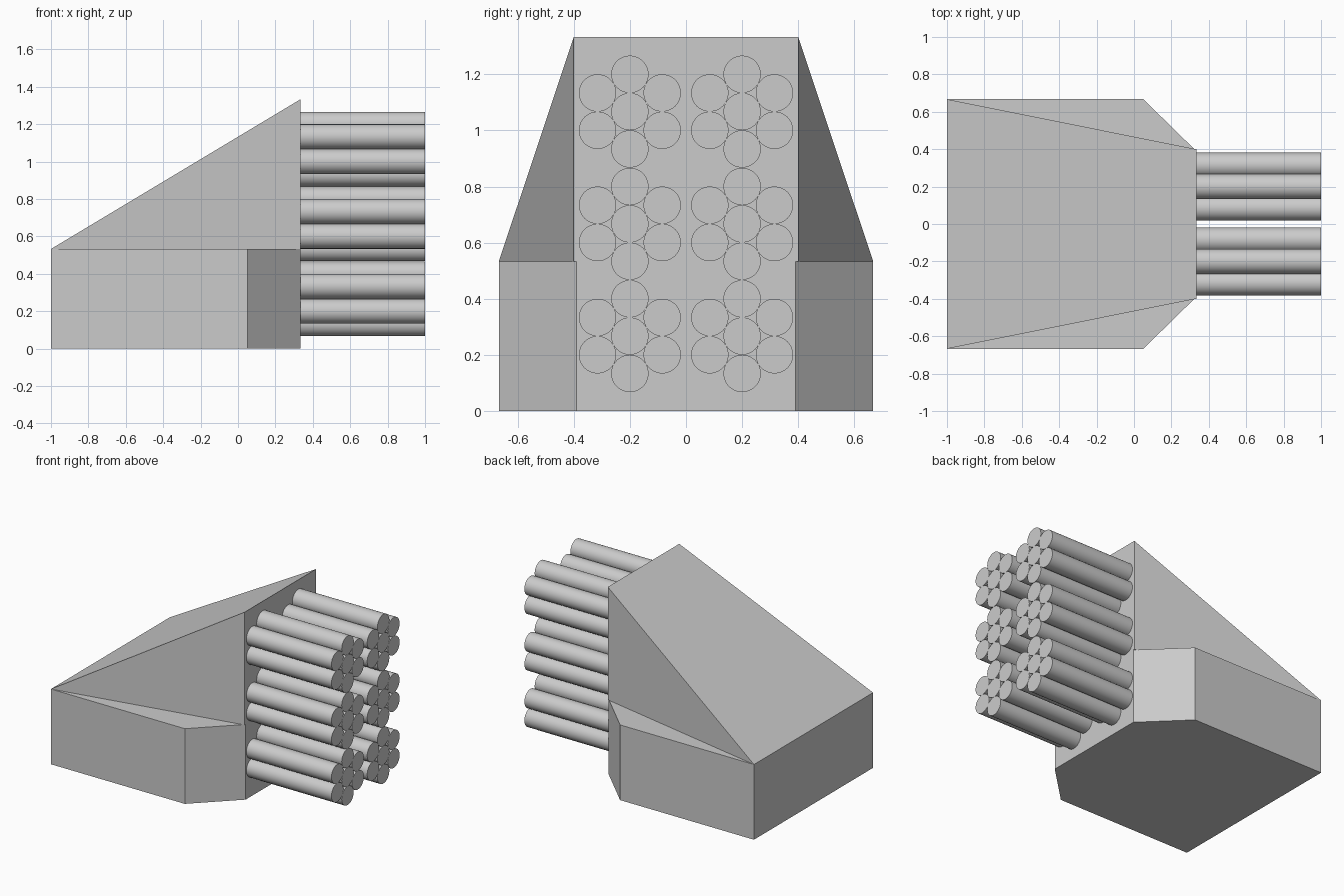
import bpy, bmesh
from math import radians, sin, cos, pi
from mathutils import Matrix, Vector

if "Cube" in bpy.data.objects:
    bpy.data.objects.remove(bpy.data.objects["Cube"])

BACK, CHAMFER, FACE, TIP = -1.0, 0.05, 0.333, 1.0
HALF_W, SHELF, TOP = 0.667, 0.533, 1.333


def new_object(name, bm):
    bmesh.ops.recalc_face_normals(bm, faces=bm.faces)
    mesh = bpy.data.meshes.new(name)
    bm.to_mesh(mesh)
    bm.free()
    obj = bpy.data.objects.new(name, mesh)
    bpy.context.collection.objects.link(obj)
    return obj


# Lower housing: chamfered plan profile pulled straight up
bm = bmesh.new()
side = [(BACK, HALF_W), (CHAMFER, HALF_W), (FACE, 0.39)]
plan = side + [(x, -y) for x, y in reversed(side)]
base = bm.faces.new([bm.verts.new((x, y, 0)) for x, y in plan])
ext = bmesh.ops.extrude_face_region(bm, geom=[base], use_keep_orig=True)
top = [v for v in ext["geom"] if isinstance(v, bmesh.types.BMVert)]
bmesh.ops.translate(bm, verts=top, vec=(0, 0, SHELF))
new_object("lower_housing", bm)

# Upper housing: sloping wedge that narrows toward the tube wall
bm = bmesh.new()
for s in (-1, 1):
    for p in ((BACK, HALF_W, SHELF), (FACE, 0.4, SHELF), (FACE, 0.4, TOP)):
        bm.verts.new((p[0], s * p[1], p[2]))
bmesh.ops.convex_hull(bm, input=bm.verts)
bmesh.ops.dissolve_limit(bm, angle_limit=radians(1), verts=bm.verts, edges=bm.edges)
new_object("upper_housing", bm)


# Tube clusters: one centre tube ringed by six touching tubes
R = 0.0665
offsets = [(0, 0)] + [(2 * R * sin(i * pi / 3), 2 * R * cos(i * pi / 3)) for i in range(6)]


def tube_cluster(name, cy, cz):
    bm = bmesh.new()
    turn = Matrix.Rotation(pi / 2, 4, 'Y')
    for dy, dz in offsets:
        pos = Vector(((FACE + TIP) / 2, cy + dy, cz + dz))
        bmesh.ops.create_cone(bm, cap_ends=True, segments=48, radius1=R, radius2=R,
                              depth=TIP - FACE, matrix=Matrix.Translation(pos) @ turn)
    obj = new_object(name, bm)
    bpy.ops.object.select_all(action='DESELECT')
    obj.select_set(True)
    bpy.context.view_layer.objects.active = obj
    bpy.ops.object.shade_smooth_by_angle(angle=radians(30))


for row, cz in enumerate((0.267, 0.667, 1.067), 1):
    for label, cy in (("front", -0.2), ("back", 0.2)):
        tube_cluster(f"tube_cluster_{label}_{row}", cy, cz)
